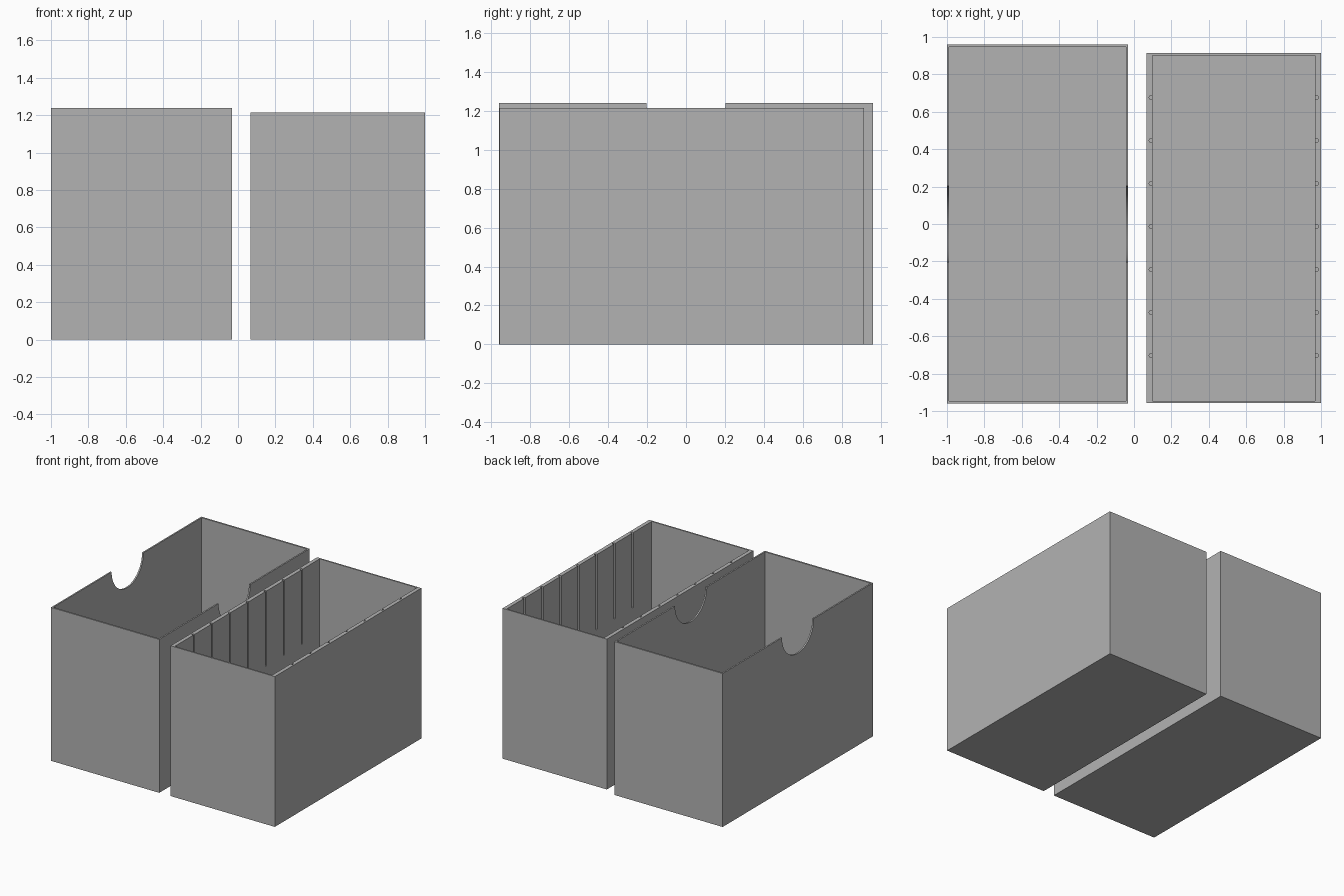
import bpy
import bmesh
from mathutils import Matrix, Vector

if "Cube" in bpy.data.objects:
    bpy.data.objects.remove(bpy.data.objects["Cube"])

# Single plain grey plastic
grey = bpy.data.materials.new("plain grey")
grey.use_nodes = True
colour = (0.45, 0.45, 0.45, 1)
grey.diffuse_color = colour
grey.node_tree.nodes["Principled BSDF"].inputs["Base Color"].default_value = colour


def add_block(bm, low, high):
    low, high = Vector(low), Vector(high)
    matrix = Matrix.Translation((low + high) / 2) @ Matrix.Diagonal((*(high - low), 1))
    bmesh.ops.create_cube(bm, size=1, matrix=matrix)


def add_rod(bm, centre, radius, length, axis, segments):
    turn = Vector((0, 0, 1)).rotation_difference(Vector(axis)).to_matrix().to_4x4()
    bmesh.ops.create_cone(bm, cap_ends=True, segments=segments, radius1=radius,
                          radius2=radius, depth=length,
                          matrix=Matrix.Translation(centre) @ turn)


def make_object(name, bm):
    mesh = bpy.data.meshes.new(name)
    bm.to_mesh(mesh)
    bm.free()
    obj = bpy.data.objects.new(name, mesh)
    bpy.context.collection.objects.link(obj)
    return obj


def cut(obj, bm):
    cutter = make_object("cutter", bm)
    cutter.hide_render = True
    mod = obj.modifiers.new("cut", "BOOLEAN")
    mod.operation = "DIFFERENCE"
    mod.solver = "EXACT"
    mod.object = cutter
    graph = bpy.context.evaluated_depsgraph_get()
    mesh = bpy.data.meshes.new_from_object(obj.evaluated_get(graph))
    obj.modifiers.clear()
    obj.data = mesh
    bpy.data.objects.remove(cutter)


def make_box(name, low, high, wall_x, wall_y, floor):
    bm = bmesh.new()
    add_block(bm, low, high)
    box = make_object(name, bm)
    box.data.materials.append(grey)
    bm = bmesh.new()
    add_block(bm, (low[0] + wall_x, low[1] + wall_y, floor),
              (high[0] - wall_x, high[1] - wall_y, high[2] + 0.1))
    cut(box, bm)
    return box


def smooth_curves(obj):
    bpy.ops.object.select_all(action="DESELECT")
    obj.select_set(True)
    bpy.context.view_layer.objects.active = obj
    bpy.ops.object.shade_smooth_by_angle(angle=0.5)


# Outer sleeve with half-round finger notches in both long walls
outer_height = 1.24
outer_box = make_box("outer_box", (-1, -0.96, 0), (-0.032, 0.96, outer_height),
                     0.012, 0.014, 0.014)
bm = bmesh.new()
add_rod(bm, (-0.516, 0, outer_height), 0.203, 1.4, (1, 0, 0), 64)
cut(outer_box, bm)
smooth_curves(outer_box)

# Inner tray with round divider grooves down the upper half of its long walls
inner_height = 1.215
groove_bottom = 0.61
left, right, wall = 0.068, 1.0, 0.031
inner_box = make_box("inner_box", (left, -0.958, 0), (right, 0.914, inner_height),
                     wall, 0.012, 0.014)
bm = bmesh.new()
for i in range(7):
    y = -0.703 + i * 0.23
    for x in (left + wall - 0.007, right - wall + 0.007):
        add_rod(bm, (x, y, (groove_bottom + inner_height + 0.1) / 2), 0.011,
                inner_height + 0.1 - groove_bottom, (0, 0, 1), 16)
cut(inner_box, bm)
smooth_curves(inner_box)
